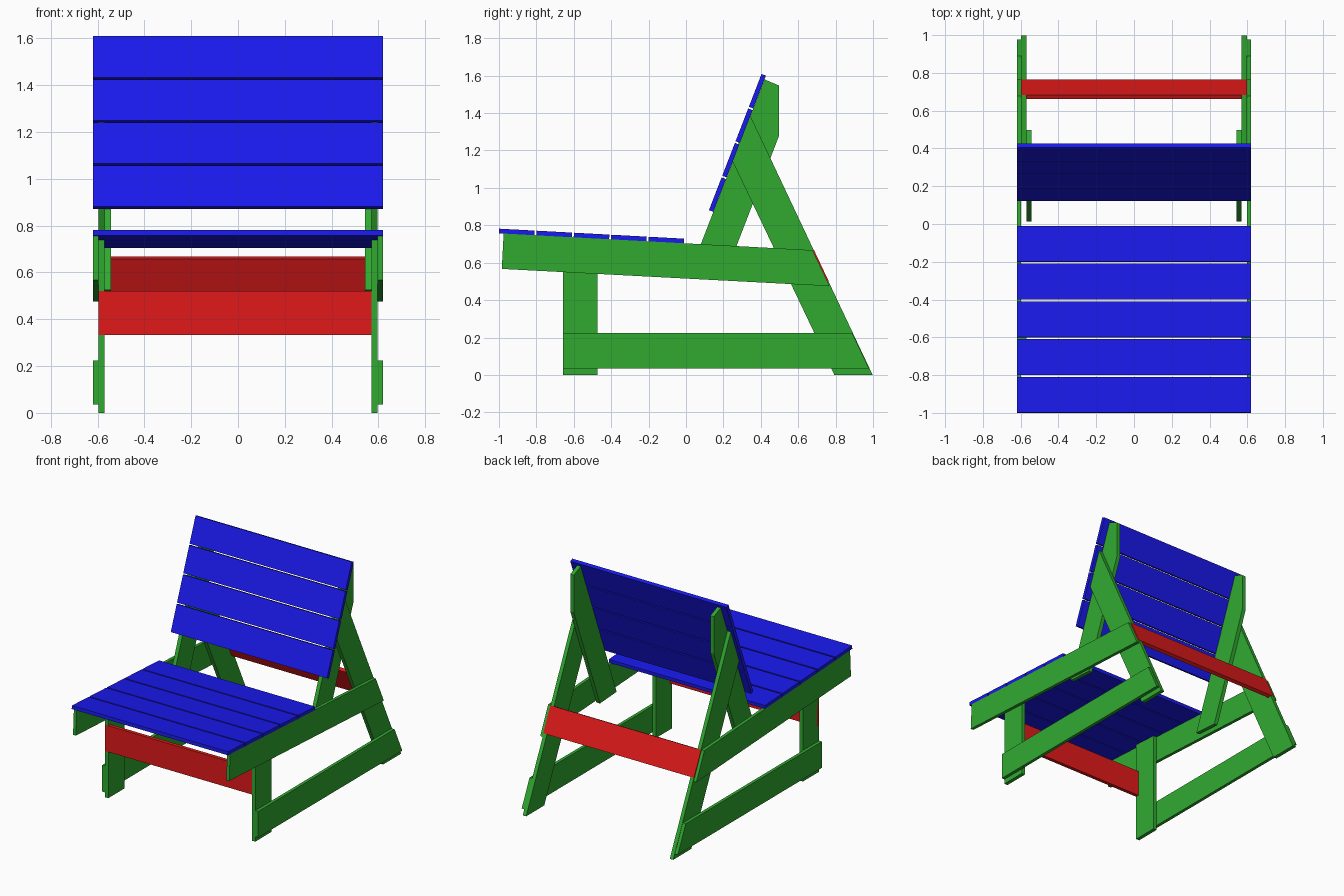
import bpy, bmesh
from mathutils import Vector

if "Cube" in bpy.data.objects:
    bpy.data.objects.remove(bpy.data.objects["Cube"])


def colour(name, rgb):
    m = bpy.data.materials.new(name)
    m.diffuse_color = (*rgb, 1)
    m.use_nodes = True
    m.node_tree.nodes["Principled BSDF"].inputs["Base Color"].default_value = m.diffuse_color
    return m


GREEN = colour("green_paint", (0.03, 0.40, 0.03))
BLUE = colour("blue_paint", (0.01, 0.01, 0.85))
RED = colour("red_paint", (0.75, 0.01, 0.01))


def board(name, profile, x0, x1, mat, mirror=False):
    """Extrude a (y, z) outline from x0 to x1, optionally mirrored in x."""
    bm = bmesh.new()
    face = bm.faces.new([bm.verts.new((x0, y, z)) for y, z in profile])
    new = bmesh.ops.extrude_face_region(bm, geom=[face])["geom"]
    verts = [g for g in new if isinstance(g, bmesh.types.BMVert)]
    bmesh.ops.translate(bm, verts=verts, vec=(x1 - x0, 0, 0))
    bmesh.ops.recalc_face_normals(bm, faces=bm.faces)
    me = bpy.data.meshes.new(name)
    bm.to_mesh(me)
    bm.free()
    me.materials.append(mat)
    ob = bpy.data.objects.new(name, me)
    bpy.context.collection.objects.link(ob)
    if mirror:
        ob.modifiers.new("mirror", 'MIRROR').use_axis[0] = True
    return ob


def plank_profile(start, direction, offset, length, thick):
    """Rectangle along direction, thickened to its left."""
    d = Vector(direction).normalized()
    n = Vector((-d.y, d.x))
    a = Vector(start) + d * offset
    b = a + d * length
    return [a, b, b + n * thick, a + n * thick]


# Three layers of boards on each side
INNER, MIDDLE, OUTER = (0.542, 0.570), (0.570, 0.597), (0.597, 0.62)
T = 0.025


def side(name, profile, layer):
    board(name, profile, *layer, GREEN, mirror=True)


# Side frames
side("seat_rails", [(-0.985, 0.567), (-0.975, 0.756), (0.677, 0.667), (0.768, 0.475)], OUTER)
side("lower_rails", [(-0.657, 0.035), (-0.657, 0.223), (0.889, 0.223), (0.978, 0.035)], OUTER)
side("front_legs", [(-0.657, 0), (-0.657, 0.738), (-0.473, 0.728), (-0.473, 0)], MIDDLE)
side("rear_legs", [(0.793, 0), (0.245, 1.15), (0.342, 1.39), (0.998, 0)], MIDDLE)
side("back_supports", [(0.012, 0.525), (0.42, 1.58), (0.498, 1.547),
                       (0.498, 1.28), (0.202, 0.513)], INNER)

# Cross boards, let into the legs
board("front_cross_board", [(-0.658, 0.332), (-0.658, 0.52), (-0.632, 0.52), (-0.632, 0.332)],
      -0.597, 0.570, RED)
board("rear_cross_board", plank_profile((0.764, 0.499), (-0.472, 1), 0, 0.188, T),
      -0.598, 0.598, RED)

# Seat slats
for i in range(5):
    board(f"seat_slat_{i + 1}", plank_profile((-1.0, 0.757), (1, -0.054), i * 0.2, 0.19, T),
          -0.62, 0.62, BLUE)

# Backrest slats
for i in range(4):
    board(f"back_slat_{i + 1}", plank_profile((0.146, 0.872), (0.386, 1), i * 0.1975, 0.188, T),
          -0.62, 0.62, BLUE)
